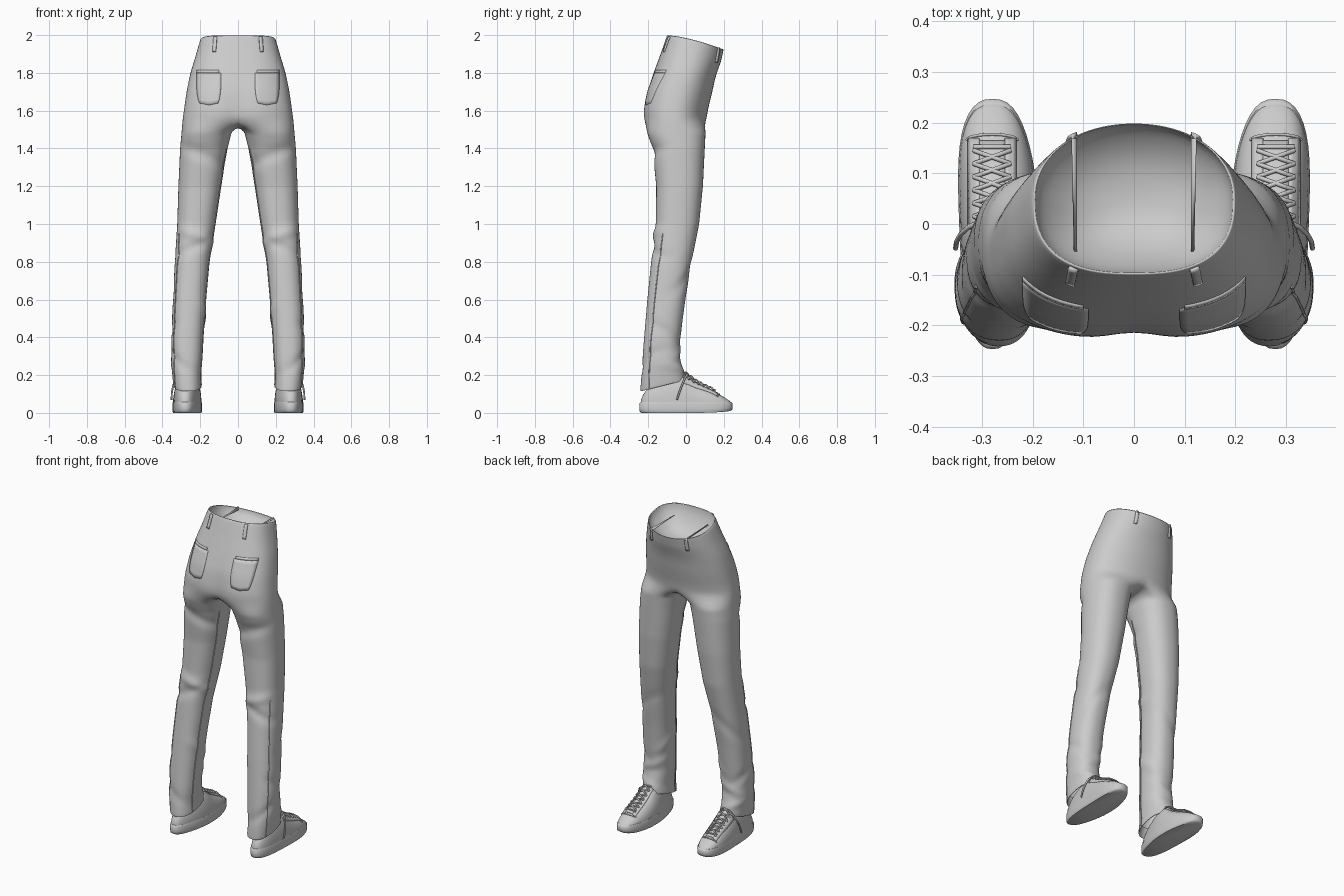
import bpy, bmesh, math
from math import sin, cos, pi, exp, radians
from mathutils import Vector
from mathutils.bvhtree import BVHTree

cube = bpy.data.objects.get("Cube")
if cube:
    bpy.data.objects.remove(cube, do_unlink=True)

grey = bpy.data.materials.new("plain grey")
grey.use_nodes = True
grey.diffuse_color = (0.6, 0.6, 0.6, 1)
grey.node_tree.nodes["Principled BSDF"].inputs["Base Color"].default_value = grey.diffuse_color


def finish(obj, subsurf=0, thickness=0, angle=60):
    """Material, mirrored twin, optional thickness and smoothing."""
    obj.data.materials.append(grey)
    if thickness:
        obj.modifiers.new("thickness", "SOLIDIFY").thickness = thickness
    mirror = obj.modifiers.new("mirror", "MIRROR")
    mirror.merge_threshold = 0.0005
    if subsurf:
        sub = obj.modifiers.new("smooth", "SUBSURF")
        sub.levels = sub.render_levels = subsurf
    bpy.ops.object.select_all(action="DESELECT")
    obj.select_set(True)
    bpy.context.view_layer.objects.active = obj
    bpy.ops.object.shade_smooth_by_angle(angle=radians(angle))
    return obj


def mesh_object(name, verts, faces, **options):
    mesh = bpy.data.meshes.new(name)
    mesh.from_pydata(verts, [], faces)
    bm = bmesh.new()
    bm.from_mesh(mesh)
    bmesh.ops.recalc_face_normals(bm, faces=bm.faces)
    bm.to_mesh(mesh)
    bm.free()
    obj = bpy.data.objects.new(name, mesh)
    bpy.context.collection.objects.link(obj)
    return finish(obj, **options)


def tubes(name, paths, radius):
    """Round cords along paths, turned into a mesh."""
    curve = bpy.data.curves.new(name, "CURVE")
    curve.dimensions = "3D"
    curve.bevel_depth, curve.bevel_resolution = radius, 2
    curve.use_fill_caps = True
    for path in paths:
        spline = curve.splines.new("POLY")
        spline.points.add(len(path) - 1)
        for point, co in zip(spline.points, path):
            point.co = (*co, 1)
    obj = bpy.data.objects.new(name, curve)
    bpy.context.collection.objects.link(obj)
    bpy.ops.object.select_all(action="DESELECT")
    obj.select_set(True)
    bpy.context.view_layer.objects.active = obj
    bpy.ops.object.convert(target="MESH")
    finish(bpy.context.object)


def sample(table, key):
    """Row of a table at a key, linear between rows; keys fall."""
    key = max(min(key, table[0][0]), table[-1][0])
    for a, b in zip(table, table[1:]):
        if key >= b[0]:
            f = (key - b[0]) / (a[0] - b[0])
            return [q + (p - q) * f for p, q in zip(a[1:], b[1:])]


def power(v, n):
    return math.copysign(abs(v) ** (2 / n), v)


# Trousers: hip rows are (z, half width, back y, front y)
HIPS = [(2.0, .20, -.10, .20), (1.9, .225, -.135, .185), (1.8, .253, -.172, .16),
        (1.7, .273, -.21, .14), (1.6, .287, -.23, .115), (1.55, .294, -.226, .108)]
# Leg rows are (z, inner x, outer x, back y, front y)
LEGS = [(1.5, .03, .298, -.212, .105), (1.4, .055, .307, -.178, .1), (1.2, .088, .316, -.158, .09),
        (1.0, .118, .322, -.16, .07), (.8, .15, .335, -.185, .03), (.6, .168, .345, -.205, -.003),
        (.4, .182, .354, -.222, -.03), (.3, .187, .354, -.23, -.035), (.2, .195, .348, -.238, -.015),
        (.14, .19, .342, -.243, 0)]
# Cloth folds are (z, direction in degrees, height, spread, slope)
FOLDS = [(1.36, -100, -.012, .03, .05), (.93, -110, .012, .022, .04), (.87, -80, -.01, .025, -.05),
         (.72, 60, -.006, .04, .1), (.5, 170, .007, .03, .08), (.42, 20, -.008, .025, -.06),
         (.33, 90, .008, .025, .05), (.28, -60, -.008, .02, .06), (.22, 60, .008, .02, -.04)]


def hip_point(z, a):
    half, back, front = sample(HIPS, z)
    mid = back * .5 + front * .5
    n = 2.1 if sin(a) > 0 else 2.6
    x = half * power(cos(a), n)
    y = mid + (front - back) / 2 * power(sin(a), n)
    if sin(a) < 0:
        y += .018 * exp(-(x / .05) ** 2) * max(0, min(1, (1.8 - z) * 5))
    drop = .075 * max(0, (y + .1) / .3) ** 1.5 * max(0, (z - 1.75) * 4)
    return Vector((max(x, 0) if abs(cos(a)) > .001 else 0, y, z - drop))


def leg_point(z, a, grow=0):
    inner, outer, back, front = sample(LEGS, z)
    for fz, direction, height, spread, slope in FOLDS:
        turn = a - radians(direction)
        grow += height * exp(-((z - fz - slope * sin(turn)) / spread) ** 2) * max(0, cos(turn))
    x = (inner + outer) / 2 + ((outer - inner) / 2 + grow) * power(cos(a), 2.3)
    y = (back + front) / 2 + ((front - back) / 2 + grow) * power(sin(a), 2.3)
    return Vector((x, y, z + .25 * (y + .12) * max(0, min(1, (.35 - z) * 5))))


ARC, INNER = 25, 9
hip_angles = [pi / 2 - pi * i / (ARC - 1) for i in range(ARC)]
spread = radians(125)
leg_angles = [spread - 2 * spread * i / (ARC - 1) for i in range(ARC)]
leg_angles += [-spread - (2 * pi - 2 * spread) * (i + 1) / (INNER + 1) for i in range(INNER)]

# Sunken lining, rim and hips as open half rings
rim = [hip_point(2.0, a) for a in hip_angles]
floor = Vector((0, .05, 1.84))
rows = []
for s in (.04, .3, .6, .85, .96):
    rows.append([Vector((p.x * s, floor.y + (p.y - floor.y) * s, floor.z + (p.z - .012 - floor.z) * s ** 3))
                 for p in rim])
rows.append([Vector((p.x * .975, .05 + (p.y - .05) * .975, p.z)) for p in rim])
rows += [[hip_point(2.0 - .45 * k / 14, a) for a in hip_angles] for k in range(15)]
verts = [p for row in rows for p in row]
faces = [(r * ARC + i, r * ARC + i + 1, (r + 1) * ARC + i + 1, (r + 1) * ARC + i)
         for r in range(len(rows) - 1) for i in range(ARC - 1)]
faces.append(tuple(range(ARC)))

# Crotch seam closes the last half ring, then the leg runs down to a turned hem
ring = list(range(len(verts) - ARC, len(verts)))
front, back = verts[ring[0]], verts[ring[-1]]
for i in range(INNER):
    f = (i + 1) / (INNER + 1)
    p = back.lerp(front, f)
    ring.append(len(verts))
    verts.append(Vector((0, p.y, p.z - .035 * sin(pi * f))))
levels = [(1.49 - 1.35 * k / 60, 0) for k in range(61)] + [(.145, -.008), (.2, -.012)]
for z, grow in levels:
    new = list(range(len(verts), len(verts) + len(leg_angles)))
    verts += [leg_point(z, a, grow) for a in leg_angles]
    n = len(ring)
    faces += [(ring[i], ring[(i + 1) % n], new[(i + 1) % n], new[i]) for i in range(n)]
    ring = new
mesh_object("trousers", verts, faces, subsurf=1, angle=80)
cloth = BVHTree.FromPolygons(verts, faces)


def on_cloth(x, z, side, lift):
    hit = cloth.ray_cast(Vector((x, side, z)), Vector((0, -side, 0)))[0]
    return hit + Vector((0, math.copysign(lift, side), 0))


def patch(name, point, columns, count, thickness):
    """Thin plate laid over a surface."""
    w = columns + 1
    pts = [point(i / columns, j / count) for j in range(count + 1) for i in range(w)]
    quads = [(j * w + i, j * w + i + 1, (j + 1) * w + i + 1, (j + 1) * w + i)
             for j in range(count) for i in range(columns)]
    mesh_object(name, pts, quads, thickness=thickness, angle=40)


# Back pockets, belt loops and side seams
patch("back_pocket", lambda u, v: on_cloth(
    .155 + (u - .5) * (.13 - .03 * v ** 4), 1.8 - .17 * v + .02 * v * abs(u - .5), -1, .001), 8, 8, .003)
patch("pocket_welt", lambda u, v: on_cloth(.1 + .12 * u, 1.815 - .014 * v, -1, .004), 8, 1, .006)
for name, side, top in (("back_belt_loop", -1, 1.993), ("front_belt_loop", 1, 1.935)):
    patch(name, lambda u, v: on_cloth(.112 + .018 * u + .006 * v, top - .08 * v, side, .007), 2, 6, .008)
for name, degrees, top in (("outer_seam", -35, .95), ("inner_seam", 200, 1.4)):
    tubes(name, [[leg_point(top + (.15 - top) * k / 40, radians(degrees)) for k in range(41)]], .003)

# Shoes: outline rings give the sole and the domed upper
SHOE_TOP = [(.25, .085), (.17, .118), (.1, .14), (.05, .162), (0, .2), (-.05, .215), (-.25, .17)]
STEPS = 48


def outline(scale):
    pts = []
    for k in range(STEPS):
        t = 2 * pi * k / STEPS
        half = (.077 + .01 * cos(t)) * power(sin(t), 2.5)
        pts.append((.278 + .012 * sin(2 * cos(t)) * cos(t) - .01 + half * scale, .247 * power(cos(t), 2.1) * scale))
    return pts


def stack(name, rings, **options):
    pts = [p for r in rings for p in r]
    quads = [(r * STEPS + i, r * STEPS + (i + 1) % STEPS, (r + 1) * STEPS + (i + 1) % STEPS, (r + 1) * STEPS + i)
             for r in range(len(rings) - 1) for i in range(STEPS)]
    last = len(pts) - STEPS
    quads += [tuple(range(STEPS)), tuple(range(last, last + STEPS))]
    mesh_object(name, pts, quads, **options)
    return BVHTree.FromPolygons(pts, quads)


stack("sole", [[(x, y, z + .012 * max(0, y / .25) ** 3 * (z < .03)) for x, y in outline(s)]
               for s, z in ((.95, 0), (.99, .006), (1, .02), (1, .05), (.97, .058))], angle=50)
shoe = stack("shoe_upper", [
    [(x, y, .05 + (sample(SHOE_TOP, y)[0] - .05) * (1 - (s / .97) ** 2.6) ** .5) for x, y in outline(s)]
    for s in (.97, .965, .95, .92, .87, .8, .7, .6, .5, .4, .3, .2, .1, .03)], angle=70)


def on_shoe(x, y, lift):
    return shoe.ray_cast(Vector((x, y, 1)), Vector((0, 0, -1)))[0] + Vector((0, 0, lift))


# Tongue, eyelet strips, toe seam and laces
patch("tongue", lambda u, v: on_shoe(.252 + .056 * u, .165 - .18 * v, .004), 6, 10, .005)
for name, sign in (("inner_eyelet_strip", -1), ("outer_eyelet_strip", 1)):
    patch(name, lambda u, v: on_shoe(.28 + sign * (.026 + .022 * u), .17 - .18 * v, .007), 3, 10, .008)
tubes("toe_seam", [[on_shoe(.28 + .05 * cos(pi * k / 16), .165 + .012 * sin(pi * k / 16), .003)
                    for k in range(17)]], .003)
laces = []
for row in range(6):
    y = .145 - .026 * row
    for sign in (-1, 1):
        laces.append([on_shoe(.28 + sign * .036 * (1 - k / 4), y - .026 * k / 8, .011 + .004 * sin(pi * k / 8))
                      for k in range(9)])
laces.append([on_shoe(.244 + .009 * k, .152, .011) for k in range(9)])
tubes("laces", laces, .0045)
tubes("lace_end", [[(.30, .005, .2), (.325, -.005, .185), (.342, -.02, .15), (.35, -.035, .11), (.352, -.048, .07)]], .005)
